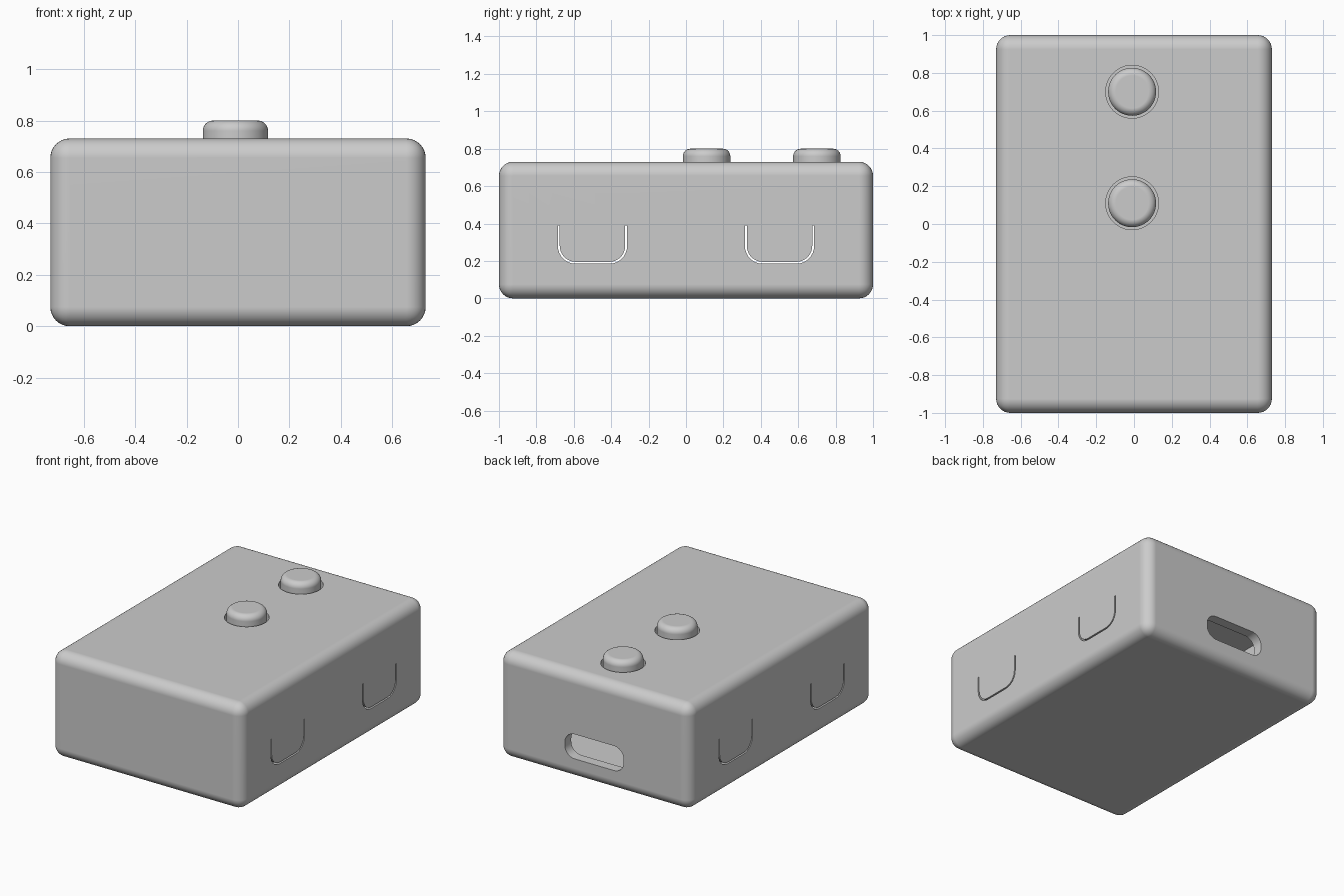
import bpy, bmesh
from math import sin, cos, pi
from mathutils import Vector

cube = bpy.data.objects.get("Cube")
if cube:
    bpy.data.objects.remove(cube, do_unlink=True)

W, D, H = 1.46, 2.0, 0.73      # case size
WALL, FILLET = 0.07, 0.075
BUTTON_X, BUTTON_YS = -0.01, (0.11, 0.70)

plastic = bpy.data.materials.new("grey plastic")
plastic.use_nodes = True
colour = (0.6, 0.6, 0.6, 1)
plastic.diffuse_color = colour
plastic.node_tree.nodes["Principled BSDF"].inputs["Base Color"].default_value = colour


def make_object(name, bm):
    bmesh.ops.recalc_face_normals(bm, faces=bm.faces)
    mesh = bpy.data.meshes.new(name)
    bm.to_mesh(mesh)
    bm.free()
    mesh.materials.append(plastic)
    obj = bpy.data.objects.new(name, mesh)
    bpy.context.collection.objects.link(obj)
    return obj


def rounded_box(name, size, radius):
    bm = bmesh.new()
    bmesh.ops.create_cube(bm, size=1)
    bmesh.ops.scale(bm, vec=size, verts=bm.verts)
    bmesh.ops.translate(bm, vec=(0, 0, H / 2), verts=bm.verts)
    if radius:
        bmesh.ops.bevel(bm, geom=bm.edges[:], offset=radius, segments=8,
                        profile=0.5, affect='EDGES')
    return make_object(name, bm)


def prism(name, points, depth):
    """Extrude a closed outline along a vector."""
    bm = bmesh.new()
    face = bm.faces.new([bm.verts.new(p) for p in points])
    result = bmesh.ops.extrude_face_region(bm, geom=[face], use_keep_orig=True)
    verts = [v for v in result["geom"] if isinstance(v, bmesh.types.BMVert)]
    bmesh.ops.translate(bm, vec=Vector(depth), verts=verts)
    return make_object(name, bm)


def arc(cx, cy, radius, start, end, steps):
    angles = [start + (end - start) * i / steps for i in range(steps + 1)]
    return [(cx + radius * cos(a), cy + radius * sin(a)) for a in angles]


def u_side(offset):
    """One edge of the U-shaped slot, running from its left top to its right top."""
    half, low, top, r = 0.18, 0.19, 0.39, 0.09
    return ([(-half - offset, top)]
            + arc(-half + r, low + r, r + offset, pi, 1.5 * pi, 8)
            + arc(half - r, low + r, r + offset, 1.5 * pi, 2 * pi, 8)
            + [(half + offset, top)])


def cut(target, cutter):
    mod = target.modifiers.new("cut", 'BOOLEAN')
    mod.operation = 'DIFFERENCE'
    mod.solver = 'EXACT'
    mod.object = cutter
    bpy.context.view_layer.objects.active = target
    bpy.ops.object.modifier_apply(modifier=mod.name)
    bpy.data.objects.remove(cutter, do_unlink=True)


def smooth(obj):
    bpy.ops.object.select_all(action='DESELECT')
    obj.select_set(True)
    bpy.context.view_layer.objects.active = obj
    bpy.ops.object.shade_smooth_by_angle(angle=pi / 6)
    normals = obj.modifiers.new("flat panels", 'WEIGHTED_NORMAL')
    normals.keep_sharp = True


# Hollow case
case = rounded_box("case", (W, D, H), FILLET)
cut(case, rounded_box("cavity", (W - 2 * WALL, D - 2 * WALL, H - 2 * WALL), 0))

# Button holes in the lid
for y in BUTTON_YS:
    ring = arc(BUTTON_X, y, 0.14, 0, 2 * pi, 48)[:-1]
    cut(case, prism("hole", [(px, py, H - 0.12) for px, py in ring], (0, 0, 0.3)))

# Thin U-shaped slots around the clip tabs on both long sides
outline = u_side(0.005) + u_side(-0.005)[::-1]
for side in (-1, 1):
    for y in (-0.5, 0.5):
        points = [(side * 0.6, y + py, pz) for py, pz in outline]
        cut(case, prism("slot", points, (side * 0.3, 0, 0)))

# Rounded cable port in the back wall
port_half, port_z, port_r, port_flat = 0.225, 0.225, 0.075, 0.01
port = []
for i, (sx, sz) in enumerate(((1, 1), (-1, 1), (-1, -1), (1, -1))):
    port += arc(sx * (port_half - port_r), port_z + sz * port_flat, port_r,
                i * pi / 2, (i + 1) * pi / 2, 8)
cut(case, prism("port", [(px, 0.85, pz) for px, pz in port], (0, 0.3, 0)))
smooth(case)

# Push buttons with rounded tops
for name, y in zip(("front_button", "back_button"), BUTTON_YS):
    bm = bmesh.new()
    bmesh.ops.create_cone(bm, cap_ends=True, segments=48, radius1=0.127,
                          radius2=0.127, depth=0.2)
    bmesh.ops.translate(bm, vec=(BUTTON_X, y, 0.7), verts=bm.verts)
    rim = [e for e in bm.edges if all(v.co.z > 0.75 for v in e.verts)]
    bmesh.ops.bevel(bm, geom=rim, offset=0.04, segments=6, profile=0.5,
                    affect='EDGES')
    smooth(make_object(name, bm))
